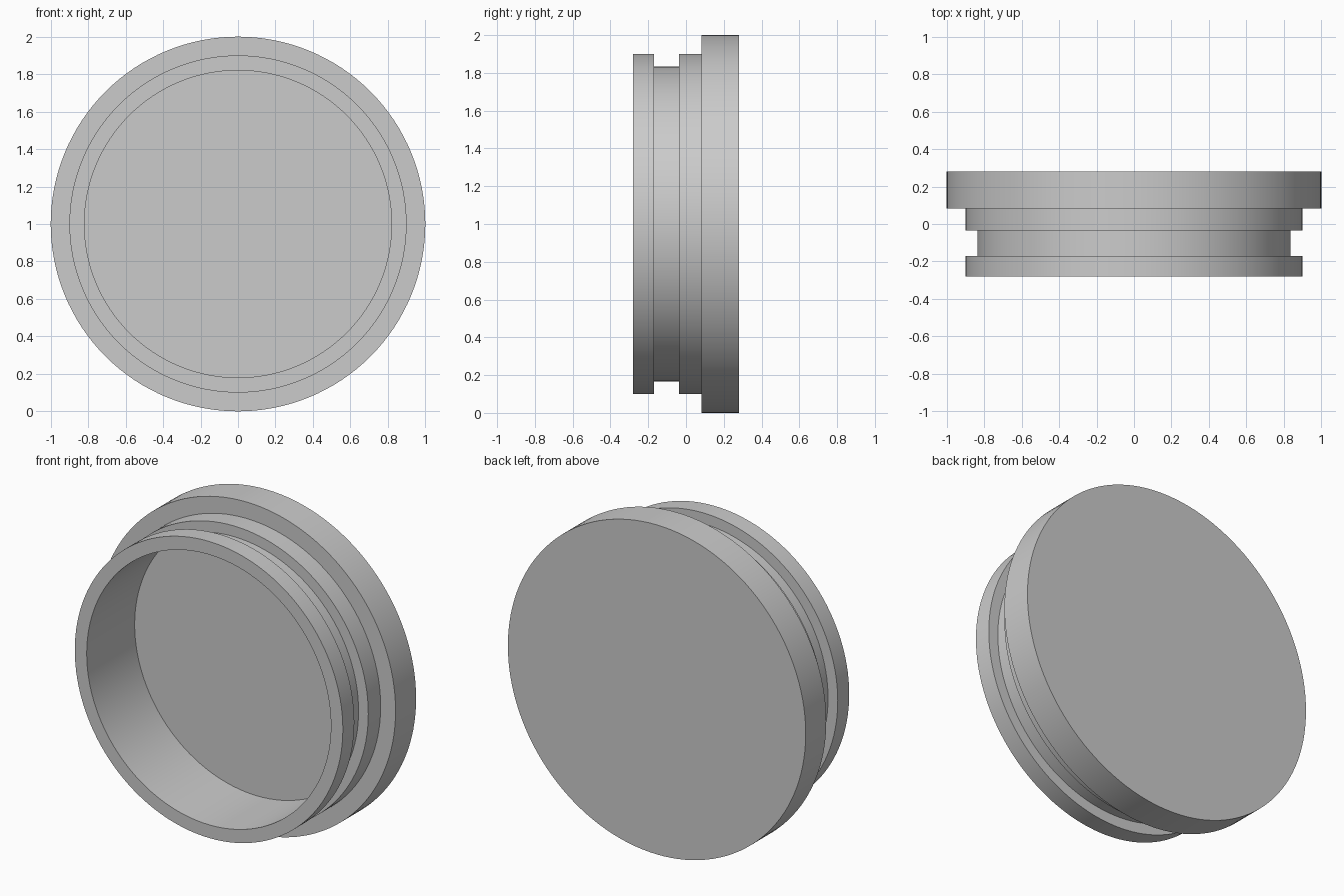
import bpy
import bmesh
import math
from mathutils import Vector

# Remove the default object
default = bpy.data.objects.get("Cube")
if default:
    bpy.data.objects.remove(default, do_unlink=True)

SEGMENTS = 128
CENTRE = Vector((0, 0, 1))

# Single grey material
grey = bpy.data.materials.new("plain grey")
grey.use_nodes = True
COLOUR = (0.6, 0.6, 0.6, 1)
grey.diffuse_color = COLOUR
grey.node_tree.nodes["Principled BSDF"].inputs["Base Color"].default_value = COLOUR


def lathe(name, profile, material):
    """Spin a (radius, y) profile about the y axis and cap both open ends."""
    bm = bmesh.new()
    verts = [bm.verts.new(CENTRE + Vector((0, y, r))) for r, y in profile]
    edges = [bm.edges.new(pair) for pair in zip(verts, verts[1:])]
    bmesh.ops.spin(bm, geom=verts + edges, cent=CENTRE, axis=(0, 1, 0),
                   angle=math.tau, steps=SEGMENTS)
    bmesh.ops.remove_doubles(bm, verts=bm.verts[:], dist=0.0005)
    rims = [e for e in bm.edges if e.is_boundary]
    bmesh.ops.holes_fill(bm, edges=rims, sides=0)
    bmesh.ops.recalc_face_normals(bm, faces=bm.faces[:])

    mesh = bpy.data.meshes.new(name)
    bm.to_mesh(mesh)
    bm.free()
    mesh.materials.append(material)
    obj = bpy.data.objects.new(name, mesh)
    bpy.context.collection.objects.link(obj)

    bpy.ops.object.select_all(action="DESELECT")
    obj.select_set(True)
    bpy.context.view_layer.objects.active = obj
    bpy.ops.object.shade_smooth_by_angle(angle=math.radians(30))
    return obj


# Hollow plug: cavity wall, front rim, ring groove, shoulder, then wide flange
plug_profile = [
    (0.82, 0.18), (0.82, -0.28),
    (0.9, -0.28), (0.9, -0.17),
    (0.835, -0.17), (0.835, -0.036),
    (0.9, -0.036), (0.9, 0.083),
    (1.0, 0.083), (1.0, 0.28),
]
lathe("grooved_plug_cap", plug_profile, grey)
